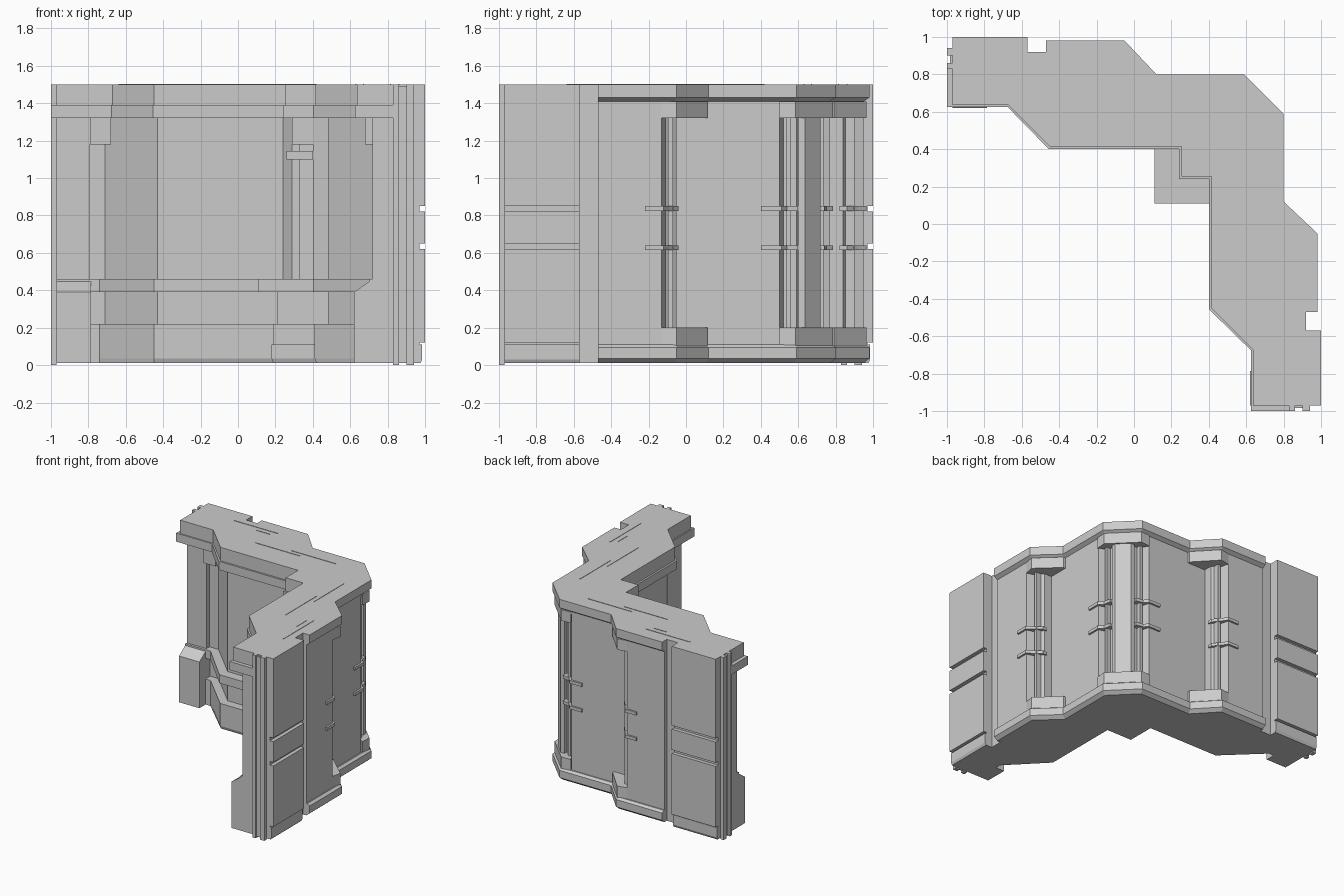
import bpy, bmesh


def swap(pts):
    return [(y, x) for x, y in pts]


def sym(half):
    """Extend a half path across the diagonal x = y."""
    rest = swap(half[::-1])
    if abs(half[-1][0] - half[-1][1]) < 1e-6:
        rest = rest[1:]
    return half + rest


def ring(outer, inner):
    """Closed corner-shaped outline from outer and inner half paths."""
    return sym(outer) + sym(inner)[::-1]


def loft(name, layers):
    """Solid through matching outlines, layers = [(z, points), ...]."""
    bm = bmesh.new()
    rows = [[bm.verts.new((x, y, z)) for x, y in pts] for z, pts in layers]
    n = len(rows[0])
    bm.faces.new(rows[0][::-1])
    bm.faces.new(rows[-1])
    for a, b in zip(rows, rows[1:]):
        for i in range(n):
            j = (i + 1) % n
            bm.faces.new((a[i], a[j], b[j], b[i]))
    bmesh.ops.recalc_face_normals(bm, faces=bm.faces)
    me = bpy.data.meshes.new(name)
    bm.to_mesh(me)
    bm.free()
    ob = bpy.data.objects.new(name, me)
    bpy.context.collection.objects.link(ob)
    return ob


def prism(name, pts, z0, z1):
    return loft(name, [(z0, pts), (z1, pts)])


def both(name, layers):
    """One part on each arm of the corner."""
    loft(name + "_left", layers)
    loft(name + "_right", [(z, swap(p)) for z, p in layers])


def rect(x0, x1, y0, y1):
    return [(x0, y0), (x1, y0), (x1, y1), (x0, y1)]


def block(name, x0, x1, y0, y1, z0, z1):
    p = rect(x0, x1, y0, y1)
    both(name, [(z0, p), (z1, p)])


def rim(d):
    """Outer half outline of roof and plinth, pulled in by d."""
    k = 0.41 * d
    return [(-0.97, 0.97), (-0.57, 0.97), (-0.57, 0.92), (-0.47, 0.92), (-0.47, 0.98 - d),
            (-0.05 - k, 0.98 - d), (0.12 - k, 0.80 - d), (0.59 - k, 0.80 - d)]


# Main wall with recessed niches outside and a recessed bay inside
wall_out = [(-0.97, 0.97), (-0.57, 0.97), (-0.57, 0.92), (-0.47, 0.92), (-0.47, 0.95),
            (-0.13, 0.95), (-0.11, 0.88), (-0.05, 0.84), (-0.05, 0.77), (0.50, 0.77),
            (0.52, 0.70), (0.59, 0.70)]
wall_in = [(-0.97, 0.72), (-0.79, 0.72), (-0.79, 0.76), (-0.71, 0.76), (-0.43, 0.48),
           (0.24, 0.48), (0.29, 0.40), (0.33, 0.40), (0.33, 0.33)]
prism("wall", ring(wall_out, wall_in), 0.03, 1.48)

# Roof slab with undercut rim, and the inner lintel beneath it
roof_in = [(-0.97, 0.635), (-0.67, 0.635), (-0.45, 0.415), (0.255, 0.415), (0.255, 0.255)]
loft("roof_slab", [(1.39, ring(rim(0.03), roof_in)), (1.41, ring(rim(0.03), roof_in)),
                   (1.43, ring(rim(0), roof_in)), (1.50, ring(rim(0), roof_in))])
lintel_out = [(-1.0, 0.83), (-0.70, 0.83), (-0.40, 0.60), (0.35, 0.60), (0.50, 0.50)]
lintel_in = [(-1.0, 0.625), (-0.675, 0.625), (-0.455, 0.40), (0.24, 0.40), (0.24, 0.24)]
prism("lintel", ring(lintel_out, lintel_in), 1.32, 1.39)


# Plinth, recessed kick and bench along the inside
def step_in(c, f):
    return [(-0.97, 0.70), (-0.74, 0.70), (-0.45, f), (c, f), (c, c)]


loft("plinth", [(0.01, ring(rim(0.03), step_in(0.19, 0.42))),
                (0.035, ring(rim(0), step_in(0.18, 0.41))),
                (0.095, ring(rim(0), step_in(0.18, 0.41))),
                (0.11, ring(rim(0.02), step_in(0.18, 0.41)))])
back = [(-0.97, 0.85), (-0.70, 0.85), (-0.38, 0.60), (0.35, 0.60), (0.50, 0.50)]
prism("inner_step", ring(back, step_in(0.19, 0.41)), 0.11, 0.22)
kick = [(-0.97, 0.76), (-0.71, 0.76), (-0.43, 0.48), (0.21, 0.48), (0.21, 0.21)]
prism("kick_recess", ring(back, kick), 0.22, 0.39)
prism("bench", ring(back, step_in(0.11, 0.40)), 0.39, 0.46)

# End blocks with sloped tops, and lintel brackets inside
low, high = rect(-0.97, -0.785, 0.62, 0.80), rect(-0.97, -0.785, 0.72, 0.80)
both("end_block", [(0.01, low), (0.39, low), (0.46, high)])
block("bay_bracket", -0.79, -0.68, 0.68, 0.80, 1.18, 1.33)
prism("corner_bracket", rect(0.29, 0.42, 0.29, 0.42), 1.18, 1.33)
prism("corner_clip", rect(0.26, 0.40, 0.26, 0.40), 1.10, 1.145)

# Armour plates on the outer end faces
for i, (z0, z1) in enumerate([(0.12, 0.62), (0.65, 0.82), (0.85, 1.50)]):
    block(f"end_plate_{i}", -0.97, -0.57, 0.96, 1.0, z0, z1)
both("plate_foot", [(0.01, rect(-0.97, -0.57, 0.95, 0.975)),
                    (0.03, rect(-0.97, -0.57, 0.95, 0.985)),
                    (0.11, rect(-0.97, -0.57, 0.95, 0.985))])

# Joining rails on the arm ends
block("rail_base", -0.985, -0.96, 0.83, 0.94, 0.01, 1.49)
for i, (y0, y1) in enumerate([(0.83, 0.86), (0.90, 0.94)]):
    block(f"end_rail_{i}", -1.0, -0.97, y0, y1, 0.0, 1.50)

# Brackets at the top and bottom of the outer niches
side = [(-0.13, 0.95), (-0.05, 0.965), (0.115, 0.79), (0.115, 0.70), (-0.13, 0.70)]
mid = [(0.50, 0.78), (0.585, 0.785), (0.785, 0.585), (0.78, 0.50), (0.60, 0.60)]
for tag, z0, z1 in (("foot", 0.10, 0.20), ("head", 1.32, 1.41)):
    both(f"side_niche_{tag}", [(z0, side), (z1, side)])
    prism(f"corner_niche_{tag}", mid, z0, z1)

# Vertical columns inside the niches
block("side_niche_rib", -0.095, -0.07, 0.80, 0.90, 0.15, 1.35)
prism("corner_niche_column", [(0.60, 0.72), (0.635, 0.72), (0.72, 0.635), (0.72, 0.60),
                              (0.60, 0.60)], 0.15, 1.35)
block("corner_niche_rib", 0.535, 0.56, 0.68, 0.735, 0.15, 1.35)

# Cable clips gripping the niche edges
side_clip = [(-0.22, 0.965), (-0.12, 0.965), (-0.09, 0.92), (-0.04, 0.86), (-0.04, 0.82),
             (-0.22, 0.90)]
mid_clip = [(0.40, 0.785), (0.51, 0.785), (0.54, 0.75), (0.60, 0.74), (0.60, 0.69), (0.40, 0.69)]
for i, z in enumerate((0.615, 0.825)):
    both(f"side_clip_{i}", [(z, side_clip), (z + 0.025, side_clip)])
    both(f"corner_clip_{i}", [(z, mid_clip), (z + 0.025, mid_clip)])

# Fine seam strips on the roof
for i, (x0, x1, y) in enumerate([(-0.64, -0.24, 0.86), (-0.40, -0.28, 0.815),
                                 (-0.28, 0.12, 0.63), (0.02, 0.42, 0.67)]):
    block(f"roof_seam_{i}", x0, x1, y - 0.003, y + 0.003, 1.495, 1.503)
